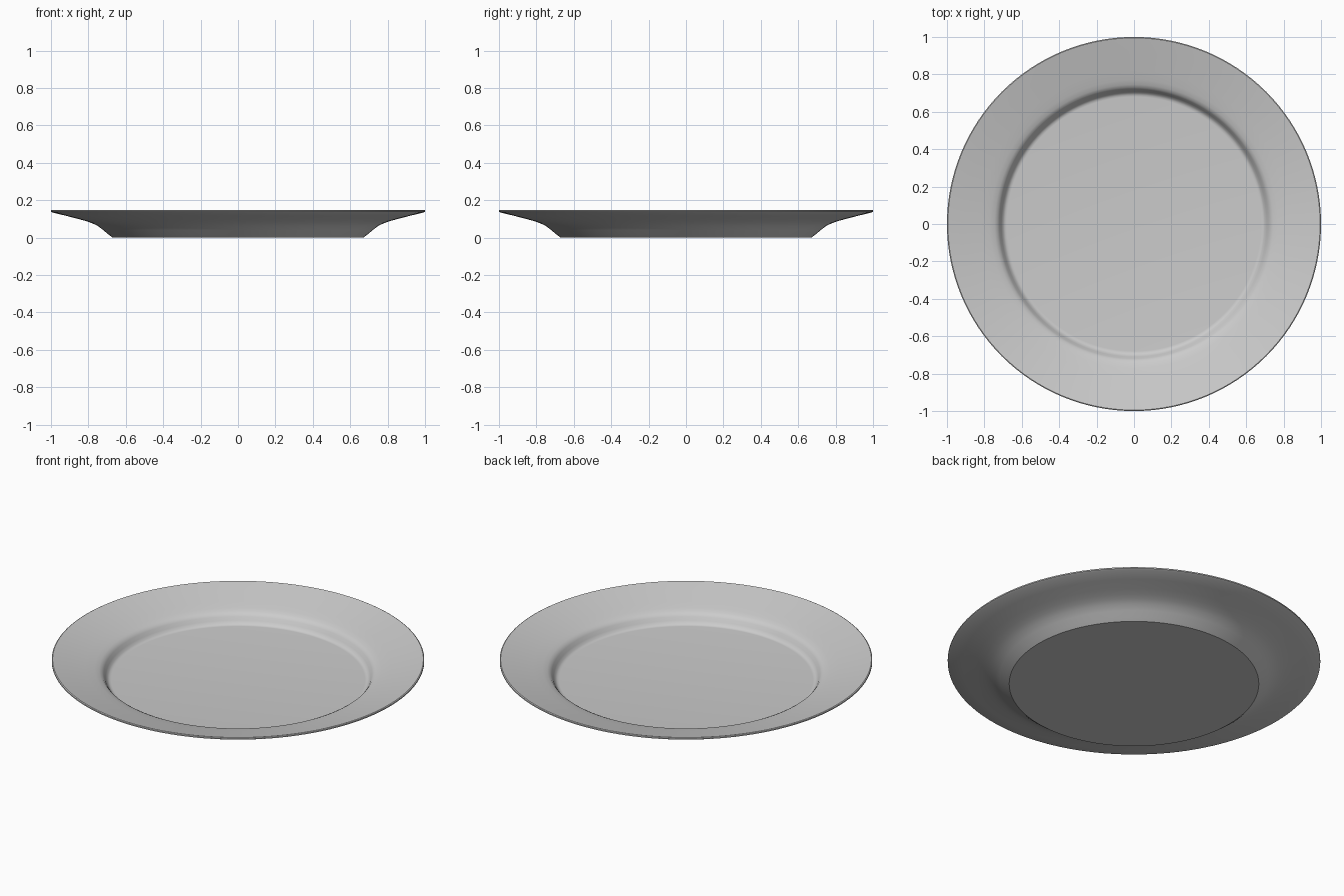
import bpy
import bmesh
import math

cube = bpy.data.objects.get("Cube")
if cube:
    bpy.data.objects.remove(cube, do_unlink=True)

# Glazed grey ceramic
GREY = (0.6, 0.6, 0.6, 1.0)
ceramic = bpy.data.materials.new("grey ceramic")
ceramic.use_nodes = True
ceramic.diffuse_color = GREY
ceramic.node_tree.nodes["Principled BSDF"].inputs["Base Color"].default_value = GREY

# Cross-section (radius, height): underside, rim, then down into the well
PROFILE = [
    (0, 0), (0.67, 0), (0.69, 0.015), (0.72, 0.04), (0.75, 0.063),
    (0.78, 0.077), (0.81, 0.088), (0.85, 0.099), (0.92, 0.117),
    (0.99, 0.134), (1, 0.139), (1, 0.146), (0.995, 0.149),
    (0.92, 0.131), (0.82, 0.106), (0.77, 0.094), (0.745, 0.086),
    (0.73, 0.078), (0.72, 0.066), (0.71, 0.048), (0.7, 0.034),
    (0.69, 0.028), (0.68, 0.027), (0, 0.027),
]

# Plate: the cross-section spun round the z axis
bm = bmesh.new()
verts = [bm.verts.new((r, 0, z)) for r, z in PROFILE]
edges = [bm.edges.new(pair) for pair in zip(verts, verts[1:])]
bmesh.ops.spin(bm, geom=verts + edges, cent=(0, 0, 0), axis=(0, 0, 1),
               angle=math.tau, steps=128, use_merge=True)
bmesh.ops.remove_doubles(bm, verts=bm.verts, dist=0.0005)
bmesh.ops.recalc_face_normals(bm, faces=bm.faces)
mesh = bpy.data.meshes.new("plate")
bm.to_mesh(mesh)
bm.free()
mesh.materials.append(ceramic)

plate = bpy.data.objects.new("plate", mesh)
bpy.context.collection.objects.link(plate)
bpy.context.view_layer.objects.active = plate
plate.select_set(True)
bpy.ops.object.shade_smooth_by_angle(angle=math.radians(32))
